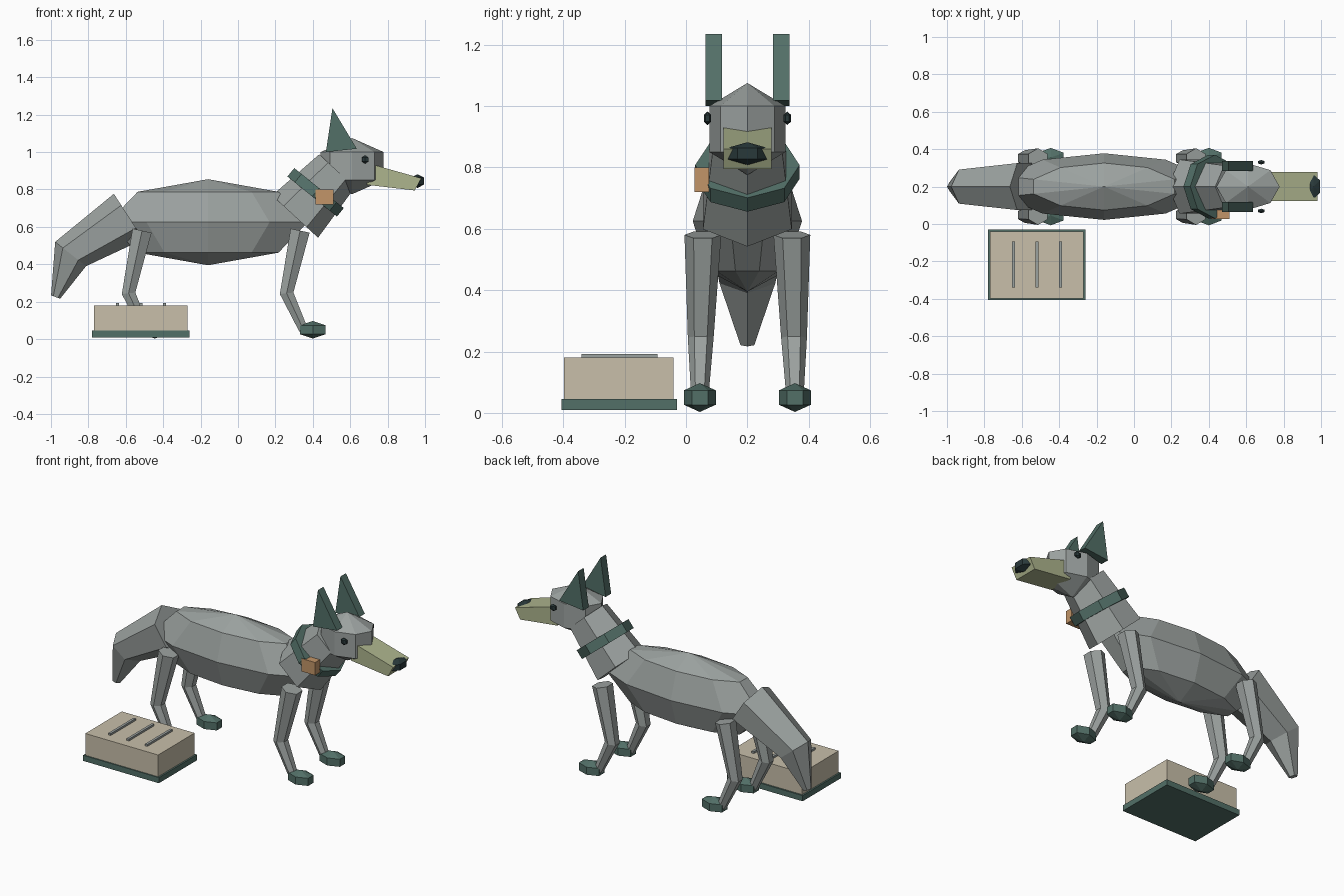
import bpy, bmesh, math
from mathutils import Vector, Matrix

if "Cube" in bpy.data.objects:
    bpy.data.objects.remove(bpy.data.objects["Cube"], do_unlink=True)

MID = 0.2  # y of the animal's plane of symmetry


def material(name, r, g, b):
    m = bpy.data.materials.new(name)
    m.use_nodes = True
    m.diffuse_color = (r, g, b, 1)
    m.node_tree.nodes["Principled BSDF"].inputs["Base Color"].default_value = (r, g, b, 1)
    return m


fur = material("grey_fur", 0.33, 0.36, 0.35)
teal = material("dark_teal", 0.085, 0.16, 0.137)
sage = material("sage_muzzle", 0.42, 0.46, 0.27)
black = material("near_black", 0.022, 0.04, 0.042)
tan = material("tan_tag", 0.54, 0.30, 0.14)
cream = material("cream_box", 0.58, 0.52, 0.40)


def finish(name, bm, mat):
    bmesh.ops.recalc_face_normals(bm, faces=bm.faces)
    mesh = bpy.data.meshes.new(name)
    bm.to_mesh(mesh)
    bm.free()
    mesh.materials.append(mat)
    obj = bpy.data.objects.new(name, mesh)
    bpy.context.scene.collection.objects.link(obj)
    return obj


def ball(name, mat, centre, radii, segments, rings):
    bm = bmesh.new()
    bmesh.ops.create_uvsphere(bm, u_segments=segments, v_segments=rings, radius=1)
    bmesh.ops.transform(bm, matrix=Matrix.LocRotScale(Vector(centre), None, Vector(radii)), verts=bm.verts)
    return finish(name, bm, mat)


def box(name, mat, low, high):
    bm = bmesh.new()
    bmesh.ops.create_cube(bm, size=1)
    low, high = Vector(low), Vector(high)
    bmesh.ops.transform(bm, matrix=Matrix.LocRotScale((low + high) / 2, None, high - low), verts=bm.verts)
    return finish(name, bm, mat)


def prism(name, mat, profile, y, half):
    """Side profile of (x, z) points, extruded across y."""
    bm = bmesh.new()
    face = bm.faces.new([bm.verts.new((x, y - half, z)) for x, z in profile])
    new = bmesh.ops.extrude_face_region(bm, geom=[face])["geom"]
    bmesh.ops.translate(bm, vec=(0, 2 * half, 0), verts=[v for v in new if isinstance(v, bmesh.types.BMVert)])
    return finish(name, bm, mat)


def loft(name, mat, path, sides, phase=0.0):
    """Tapered tube through (centre, radius) stations."""
    bm = bmesh.new()
    points = [Vector(p) for p, r in path]
    rings = []
    for i, (p, r) in enumerate(path):
        t = Vector()
        if i > 0:
            t += (points[i] - points[i - 1]).normalized()
        if i < len(path) - 1:
            t += (points[i + 1] - points[i]).normalized()
        u = Vector((-t.z, 0, t.x)).normalized()
        angles = [phase + math.tau * k / sides for k in range(sides)]
        rings.append([bm.verts.new(points[i] + r * (math.cos(a) * u + math.sin(a) * Vector((0, 1, 0))))
                      for a in angles])
    for a, b in zip(rings, rings[1:]):
        for k in range(sides):
            n = (k + 1) % sides
            bm.faces.new((a[k], a[n], b[n], b[k]))
    bm.faces.new(rings[0])
    bm.faces.new(rings[-1])
    return finish(name, bm, mat)


# Torso, neck and tail
ball("torso", fur, (-0.16, MID, 0.625), (0.56, 0.178, 0.23), 10, 4)
loft("neck", fur, [((0.305, MID, 0.655), 0.167), ((0.53, MID, 0.9), 0.13)], 6)
loft("tail", fur, [((-0.585, MID, 0.655), 0.145), ((-0.895, MID, 0.455), 0.105),
                   ((-0.975, MID, 0.225), 0.026)], 6)

# Head, muzzle and nose
ball("head", fur, (0.61, MID, 0.925), (0.195, 0.143, 0.15), 8, 3)
prism("muzzle", sage, [(0.69, 0.942), (0.98, 0.86), (0.945, 0.795), (0.69, 0.825)], MID, 0.078)
ball("nose", black, (0.96, MID, 0.845), (0.046, 0.076, 0.037), 6, 3)

# Collar and tag
c, axis = Vector((0.415, MID, 0.785)), Vector((0.63, 0, 0.78)) * 0.029
loft("collar", teal, [(c - axis, 0.17), (c + axis, 0.17)], 8)
box("collar_tag", tan, (0.415, 0.028, 0.72), (0.51, 0.075, 0.80))

# Paired parts on the near (-y) and far (+y) sides
for side, s in (("near", -1), ("far", 1)):
    ball(side + "_eye", black, (0.68, MID + s * 0.13, 0.96), (0.024, 0.014, 0.022), 6, 3)
    prism(side + "_ear", teal, [(0.47, 1.0), (0.635, 1.018), (0.505, 1.235)], MID + s * 0.11, 0.027)
    for end, dx in (("front", 0), ("hind", -0.845)):
        loft(f"{side}_{end}_leg", fur,
             [((0.332 + dx, MID + s * 0.145, 0.58), 0.06),
              ((0.26 + dx, MID + s * 0.152, 0.245), 0.042),
              ((0.35 + dx, MID + s * 0.155, 0.05), 0.028)], 6, math.pi / 6)
        ball(f"{side}_{end}_paw", teal, (0.4 + dx, MID + s * 0.155, 0.05), (0.092, 0.06, 0.047), 6, 3)

# Box with a wide base and raised slats on the lid
box("box_base", teal, (-0.78, -0.405, 0.01), (-0.26, -0.03, 0.045))
box("box_body", cream, (-0.77, -0.398, 0.045), (-0.27, -0.04, 0.18))
for i in range(3):
    x = -0.645 + 0.126 * i
    box(f"box_slat_{i + 1}", fur, (x - 0.008, -0.34, 0.175), (x + 0.008, -0.093, 0.192))
